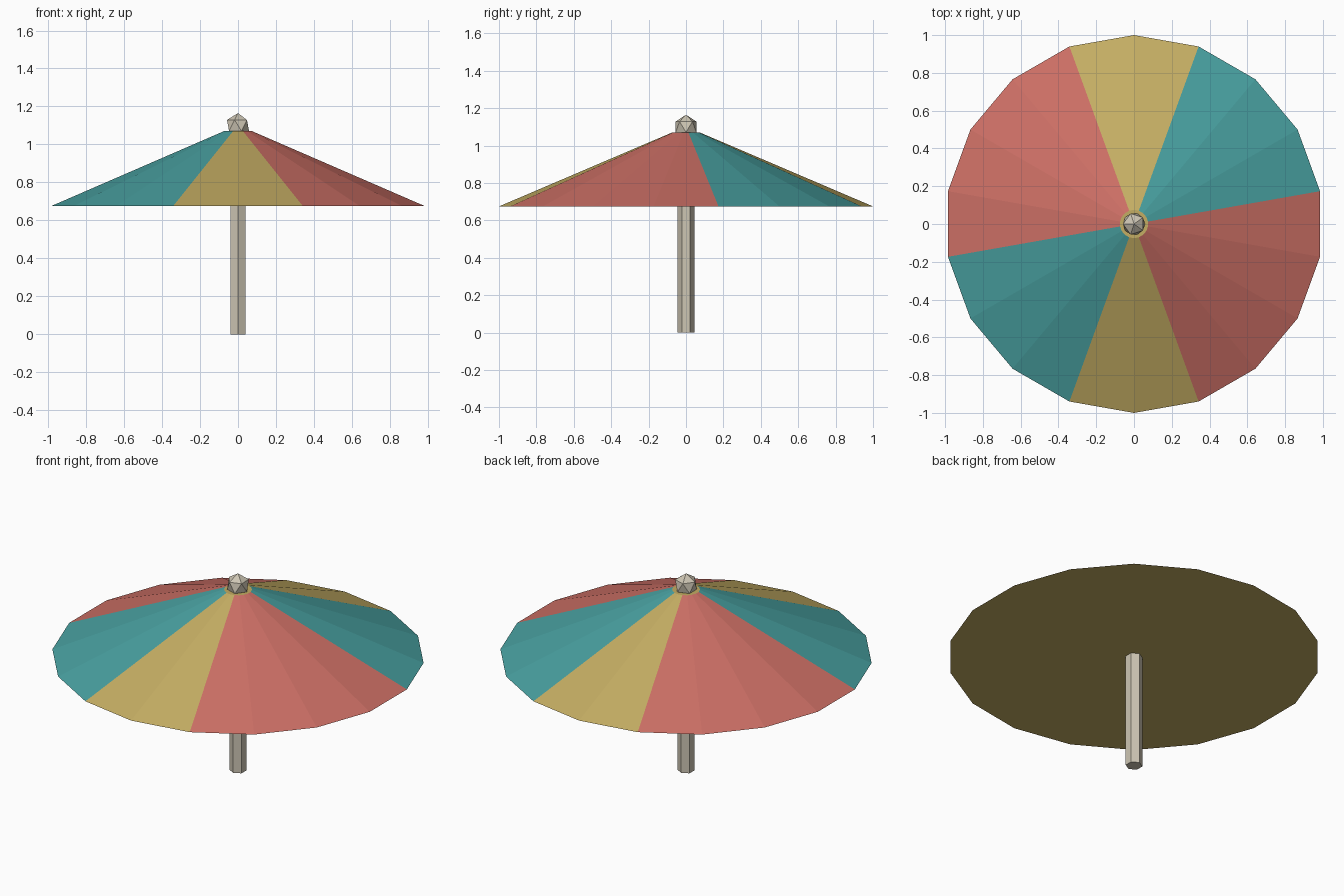
import bpy
import bmesh
from math import radians, sin, cos, atan2, degrees


def linear(hex_code):
    out = []
    for i in (0, 2, 4):
        c = int(hex_code[i:i + 2], 16) / 255
        out.append(c / 12.92 if c <= 0.04045 else ((c + 0.055) / 1.055) ** 2.4)
    return (*out, 1.0)


def material(name, hex_code):
    mat = bpy.data.materials.new(name)
    mat.use_nodes = True
    mat.diffuse_color = linear(hex_code)
    bsdf = next(n for n in mat.node_tree.nodes if n.type == 'BSDF_PRINCIPLED')
    bsdf.inputs['Base Color'].default_value = mat.diffuse_color
    bsdf.inputs['Roughness'].default_value = 0.9
    return mat


def make_object(name, bm, mats):
    mesh = bpy.data.meshes.new(name)
    bmesh.ops.recalc_face_normals(bm, faces=bm.faces)
    bm.to_mesh(mesh)
    bm.free()
    for mat in mats:
        mesh.materials.append(mat)
    obj = bpy.data.objects.new(name, mesh)
    bpy.context.collection.objects.link(obj)
    return obj


def frustum(sides, r_bottom, r_top, z_bottom, z_top):
    """Closed tapered prism with a corner on the y axis."""
    bm = bmesh.new()
    rings = []
    for r, z in ((r_bottom, z_bottom), (r_top, z_top)):
        angles = [radians(90 + 360 * i / sides) for i in range(sides)]
        rings.append([bm.verts.new((r * cos(a), r * sin(a), z)) for a in angles])
    low, high = rings
    for i in range(sides):
        j = (i + 1) % sides
        bm.faces.new((low[i], low[j], high[j], high[i]))
    bm.faces.new(low[::-1])
    bm.faces.new(high)
    return bm


cube = bpy.data.objects.get("Cube")
if cube:
    bpy.data.objects.remove(cube, do_unlink=True)

yellow = material("mustard yellow", "C4AD63")
red = material("faded red", "CC6F65")
teal = material("teal", "48A0A0")
stone = material("pale grey", "CEC6B4")

# Canopy: coloured wedges repeat every half turn, the caps are yellow
canopy = frustum(18, 1.0, 0.075, 0.675, 1.07)
canopy.normal_update()
for face in canopy.faces:
    if len(face.verts) > 4:
        continue
    c = face.calc_center_median()
    angle = degrees(atan2(c.y, c.x)) % 180
    if 70 < angle < 110:
        face.material_index = 0
    elif 10 < angle < 70:
        face.material_index = 2
    else:
        face.material_index = 1
make_object("canopy", canopy, (yellow, red, teal))

# Hexagonal pole
make_object("pole", frustum(6, 0.045, 0.045, 0.0, 1.06), (stone,))

# Faceted finial
ball = bmesh.new()
bmesh.ops.create_icosphere(ball, subdivisions=1, radius=0.065)
finial = make_object("finial", ball, (stone,))
finial.location.z = 1.1
finial.rotation_euler.z = radians(180)
